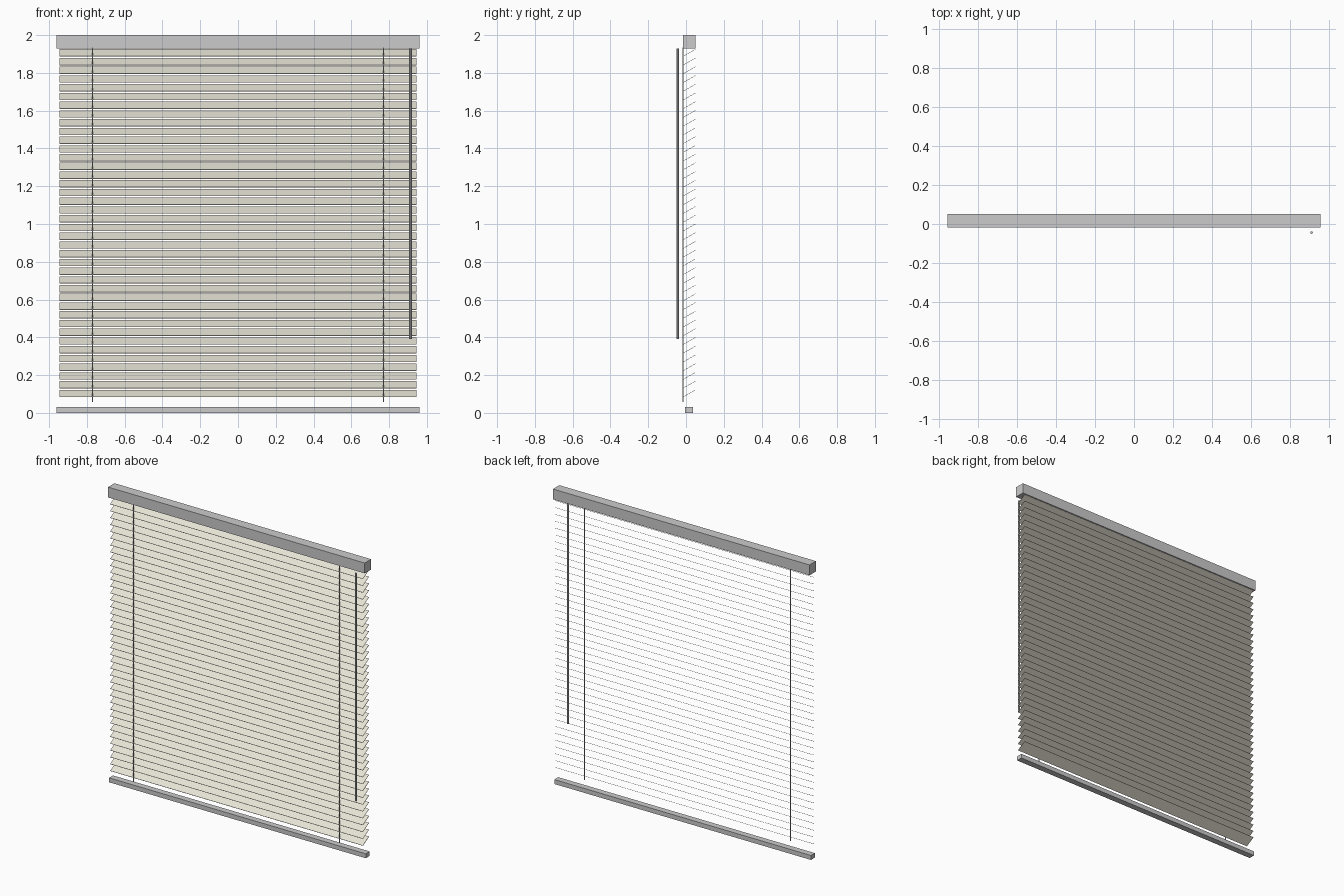
import bpy
from math import atan2, hypot

if "Cube" in bpy.data.objects:
    bpy.data.objects.remove(bpy.data.objects["Cube"])

slat_mat = bpy.data.materials.new("cream_slats")
slat_mat.diffuse_color = (0.80, 0.77, 0.67, 1)
slat_mat.use_nodes = True
slat_mat.node_tree.nodes["Principled BSDF"].inputs["Base Color"].default_value = slat_mat.diffuse_color


def box(name, lo, hi):
    bpy.ops.mesh.primitive_cube_add(size=1, location=[(a + b) / 2 for a, b in zip(lo, hi)])
    ob = bpy.context.object
    ob.name = name
    ob.scale = [b - a for a, b in zip(lo, hi)]
    bpy.ops.object.transform_apply(location=False, rotation=False, scale=True)
    return ob


def rod(name, x, y, z0, z1, r, sides):
    bpy.ops.mesh.primitive_cylinder_add(vertices=sides, radius=r, depth=z1 - z0,
                                        location=(x, y, (z0 + z1) / 2))
    ob = bpy.context.object
    ob.name = name
    bpy.ops.object.shade_smooth_by_angle()
    return ob


# Head rail and bottom rail
box("head_rail", (-0.96, -0.017, 1.93), (0.96, 0.051, 2.0))
box("bottom_rail", (-0.96, -0.006, 0.0), (0.96, 0.036, 0.03))

# Tilted slats: front edge low, back edge high
COUNT, Z_LOW, Z_HIGH = 40, 0.103, 1.906
RUN, RISE = 0.065, 0.037
half = hypot(RUN, RISE) / 2
slats = box("slats", (-0.945, -half, -0.001), (0.945, half, 0.001))
slats.location = (0, 0.017, Z_LOW)
slats.rotation_euler.x = atan2(RISE, RUN)
bpy.ops.object.transform_apply(location=True, rotation=True, scale=True)
slats.data.materials.append(slat_mat)
arr = slats.modifiers.new("stack", "ARRAY")
arr.count = COUNT
arr.use_relative_offset = False
arr.use_constant_offset = True
arr.constant_offset_displace = (0, 0, (Z_HIGH - Z_LOW) / (COUNT - 1))

# Ladder cords at the front edge of the slats
for side, x in (("left", -0.77), ("right", 0.77)):
    rod(side + "_cord", x, -0.0155, 0.058, 1.935, 0.003, 8)

# Tilt wand
rod("tilt_wand", 0.913, -0.044, 0.39, 1.93, 0.007, 8)
